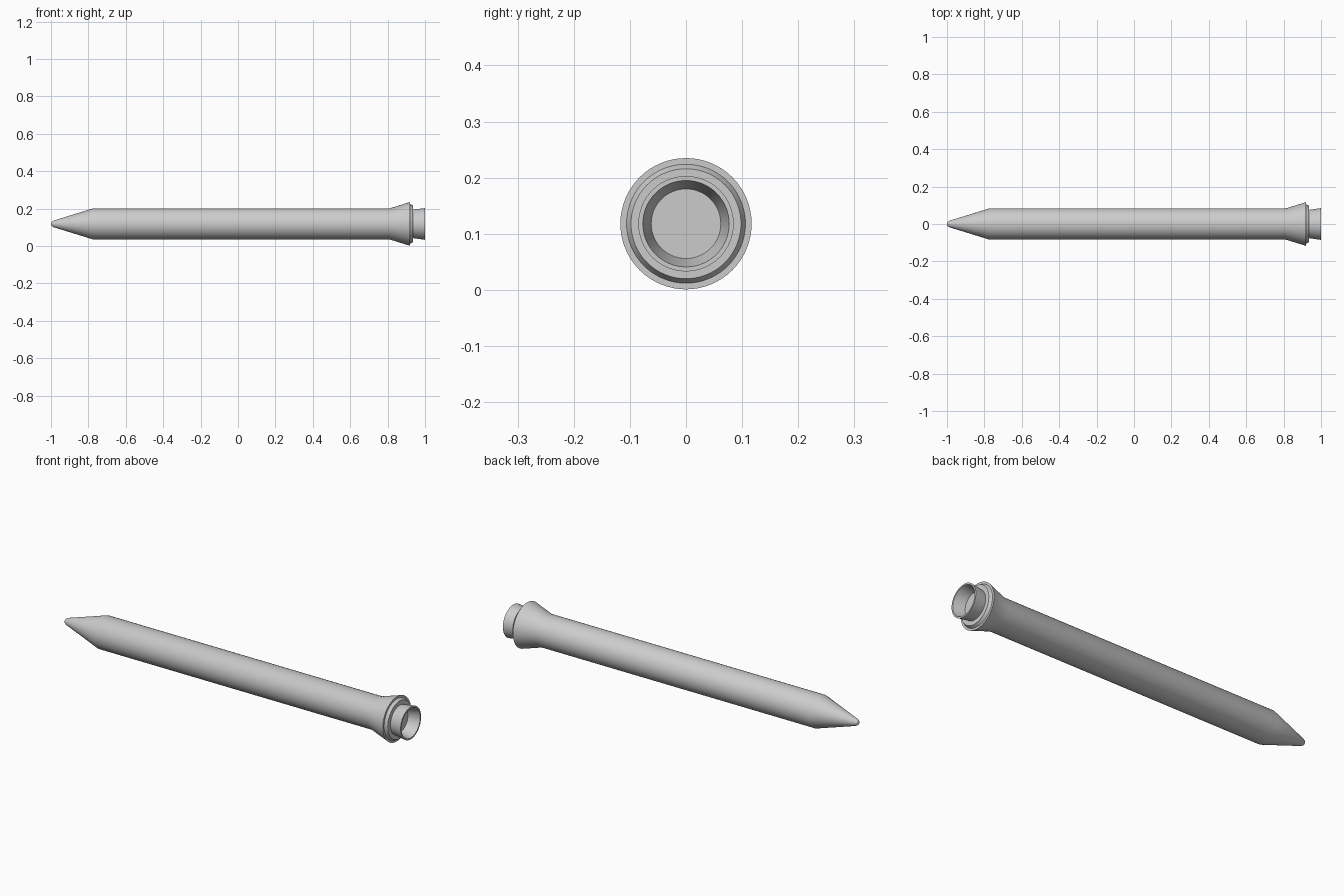
import bpy
import math
from mathutils import Matrix, Vector

if "Cube" in bpy.data.objects:
    bpy.data.objects.remove(bpy.data.objects["Cube"], do_unlink=True)

SEGMENTS = 64
AXIS_HEIGHT = 0.118

grey = bpy.data.materials.new("light grey")
grey.use_nodes = True
grey.diffuse_color = (0.6, 0.6, 0.6, 1)
grey.node_tree.nodes["Principled BSDF"].inputs["Base Color"].default_value = grey.diffuse_color


def lathe(name, profile):
    """Spin (x, radius) points around the long axis; radius 0 closes an end."""
    verts, rings, faces = [], [], []
    for x, r in profile:
        count = SEGMENTS if r > 0 else 1
        rings.append([len(verts) + i for i in range(count)])
        for i in range(count):
            a = 2 * math.pi * i / SEGMENTS
            verts.append((x, r * math.cos(a), AXIS_HEIGHT + r * math.sin(a)))
    for a, b in zip(rings, rings[1:]):
        for i in range(SEGMENTS):
            j = (i + 1) % SEGMENTS
            quad = [a[i % len(a)], b[i % len(b)], b[j % len(b)], a[j % len(a)]]
            faces.append(list(dict.fromkeys(quad)))
    mesh = bpy.data.meshes.new(name)
    mesh.from_pydata(verts, [], faces)
    mesh.materials.append(grey)
    obj = bpy.data.objects.new(name, mesh)
    bpy.context.collection.objects.link(obj)
    bpy.ops.object.select_all(action="DESELECT")
    obj.select_set(True)
    bpy.context.view_layer.objects.active = obj
    # Make the normals face outwards
    bpy.ops.object.mode_set(mode="EDIT")
    bpy.ops.mesh.select_all(action="SELECT")
    bpy.ops.mesh.normals_make_consistent(inside=False)
    bpy.ops.object.mode_set(mode="OBJECT")
    bpy.ops.object.shade_smooth_by_angle(angle=math.radians(25))
    return obj


# Rounded nose, straight body, flared skirt and stepped base in one skin
lathe("rocket_body", [
    (-1.0, 0), (-0.999, 0.006), (-0.995, 0.012), (-0.985, 0.018),
    (-0.775, 0.083), (0.81, 0.083), (0.92, 0.117),
    (0.92, 0.106), (0.935, 0.098), (0.935, 0),
])

# Hollow engine bell, closed at its throat
lathe("engine_nozzle", [
    (0.93, 0), (0.93, 0.075), (1.0, 0.085),
    (1.0, 0.077), (0.94, 0.062), (0.94, 0),
])
